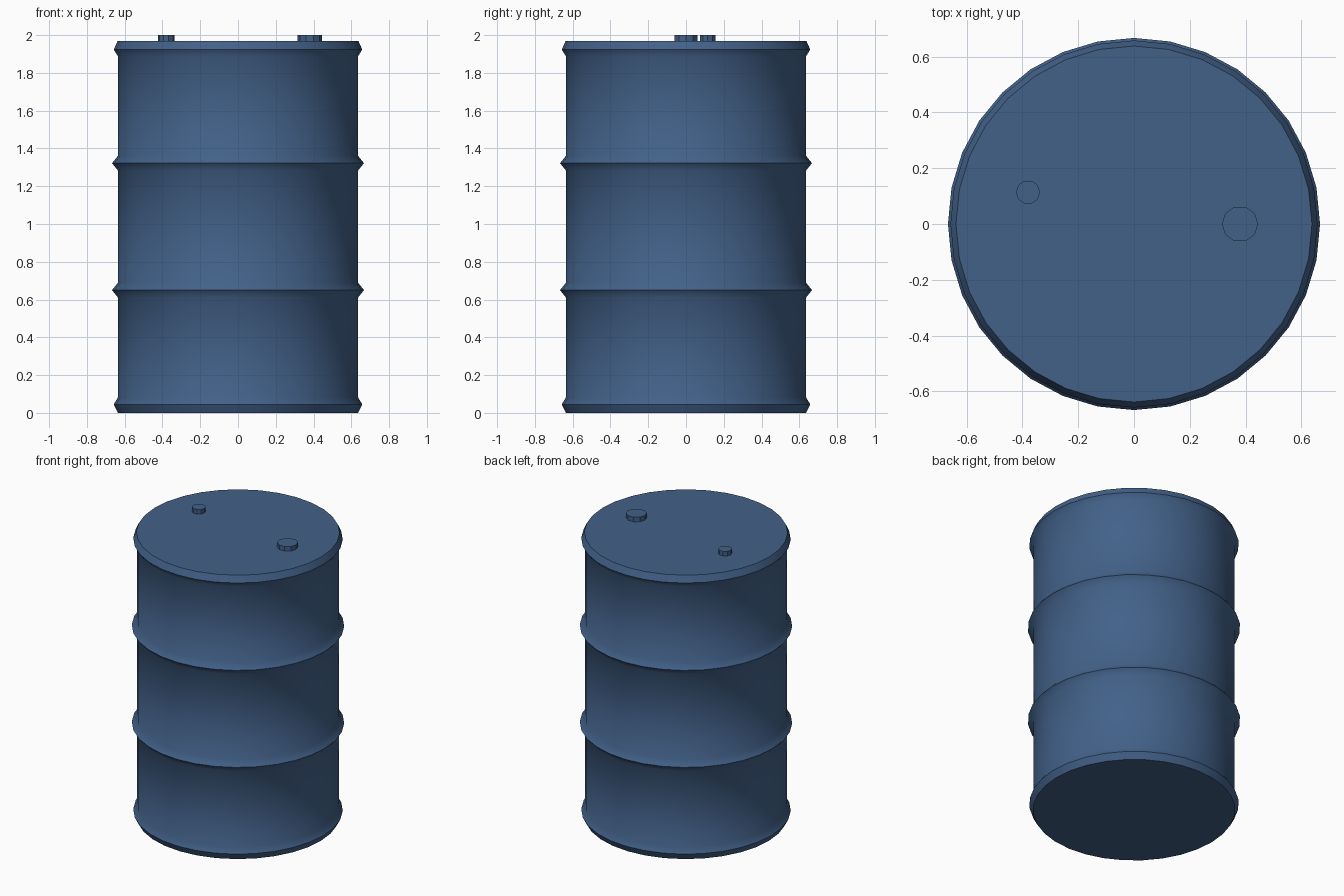
import bpy, bmesh, math

if "Cube" in bpy.data.objects:
    bpy.data.objects.remove(bpy.data.objects["Cube"])

blue = bpy.data.materials.new("steel_blue")
blue.diffuse_color = (0.055, 0.12, 0.25, 1)
blue.use_nodes = True
blue.node_tree.nodes["Principled BSDF"].inputs["Base Color"].default_value = blue.diffuse_color


def lathe(name, profile, sides, centre=(0, 0), smooth=None):
    """Closed solid of revolution from (radius, height) points, bottom to top."""
    bm = bmesh.new()
    rings = []
    for r, z in profile:
        rings.append([bm.verts.new((r * math.cos(2 * math.pi * i / sides),
                                    r * math.sin(2 * math.pi * i / sides), z))
                      for i in range(sides)])
    for lo, hi in zip(rings, rings[1:]):
        for i in range(sides):
            j = (i + 1) % sides
            bm.faces.new((lo[i], lo[j], hi[j], hi[i]))
    bm.faces.new(rings[0][::-1])
    bm.faces.new(rings[-1])
    mesh = bpy.data.meshes.new(name)
    bm.to_mesh(mesh)
    bm.free()
    mesh.materials.append(blue)
    obj = bpy.data.objects.new(name, mesh)
    obj.location = (*centre, 0)
    bpy.context.collection.objects.link(obj)
    if smooth:
        bpy.ops.object.select_all(action='DESELECT')
        obj.select_set(True)
        bpy.context.view_layer.objects.active = obj
        bpy.ops.object.shade_smooth_by_angle(angle=math.radians(smooth))
    return obj


# Drum body: bottom chime, two rolling hoops, top chime
R = 0.635
profile = [(R, 0), (0.658, 0.045), (R, 0.083)]
for z in (0.65, 1.322):
    profile += [(R, z - 0.04), (0.667, z), (R, z + 0.04)]
profile += [(R, 1.888), (0.658, 1.923), (0.638, 1.968)]
lathe("drum_body", profile, 32, smooth=50)

# Bung caps on the lid
lathe("large_bung", [(0.065, 1.95), (0.065, 2.0)], 10, (0.38, 0))
lathe("small_bung", [(0.043, 1.95), (0.043, 2.0)], 10, (-0.38, 0.114))
